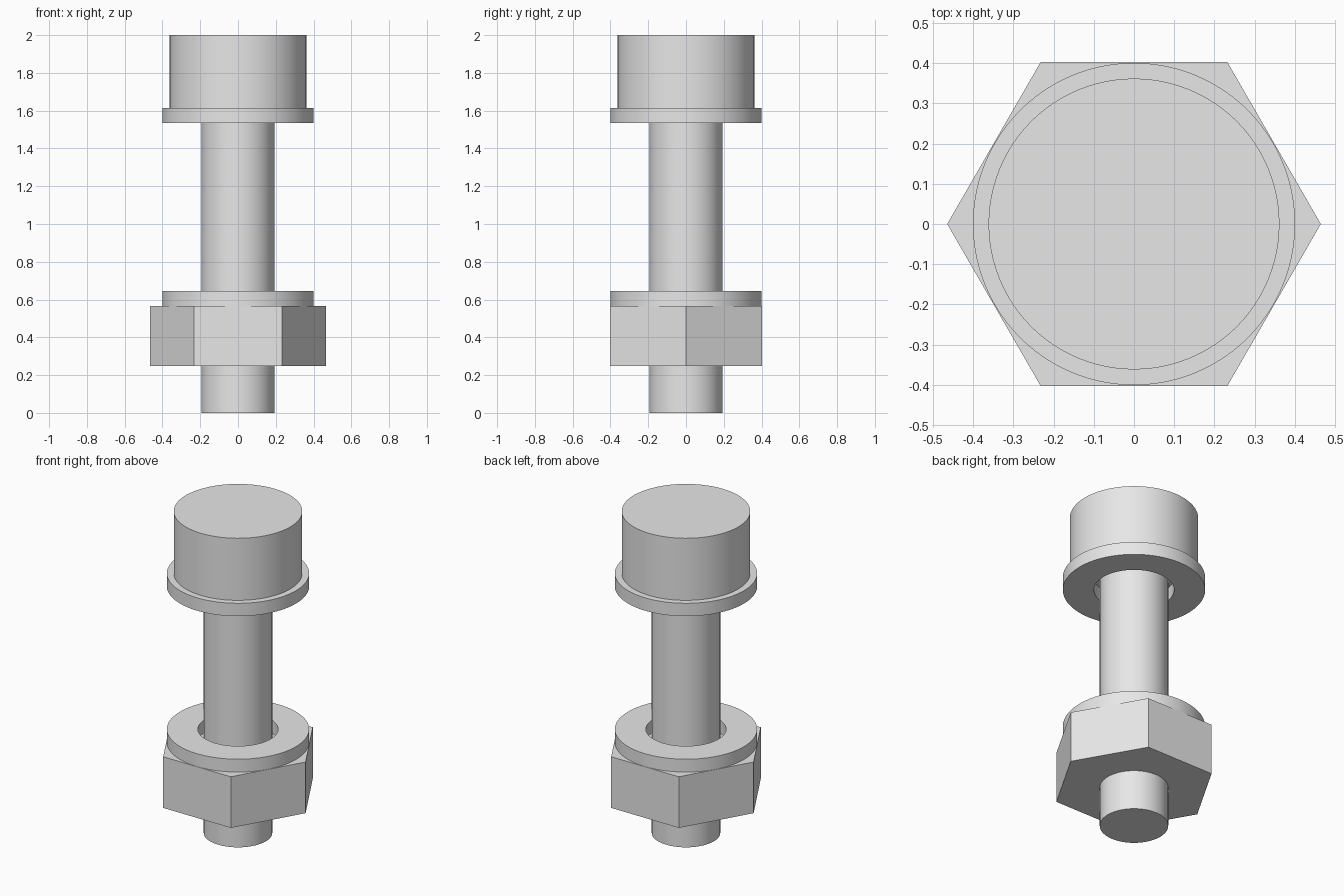
import bpy
import math

cube = bpy.data.objects.get("Cube")
if cube:
    bpy.data.objects.remove(cube, do_unlink=True)

STEEL = (0.8, 0.8, 0.8, 1.0)
steel = bpy.data.materials.new("grey_steel")
steel.use_nodes = True
steel.diffuse_color = STEEL
steel.node_tree.nodes["Principled BSDF"].inputs["Base Color"].default_value = STEEL


def finish(obj, name):
    obj.name = name
    obj.data.materials.append(steel)
    bpy.ops.object.shade_smooth_by_angle(angle=math.radians(30))
    return obj


def solid_prism(name, radius, low, high, sides=96, turn=0.0):
    """Closed upright prism between two heights."""
    bpy.ops.mesh.primitive_cylinder_add(
        vertices=sides, radius=radius, depth=high - low,
        location=(0, 0, (low + high) / 2), rotation=(0, 0, turn))
    return finish(bpy.context.object, name)


def ring(name, outer, inner, low, high, sides=96):
    """Flat washer: a rectangular section swept around the axis."""
    section = [(outer, low), (outer, high), (inner, high), (inner, low)]
    verts, faces = [], []
    for i in range(sides):
        a = math.tau * i / sides
        verts += [(r * math.cos(a), r * math.sin(a), z) for r, z in section]
        here, there = 4 * i, 4 * ((i + 1) % sides)
        for k in range(4):
            n = (k + 1) % 4
            faces.append((here + k, there + k, there + n, here + n))
    mesh = bpy.data.meshes.new(name)
    mesh.from_pydata(verts, [], faces)
    obj = bpy.data.objects.new(name, mesh)
    bpy.context.collection.objects.link(obj)
    bpy.ops.object.select_all(action='DESELECT')
    obj.select_set(True)
    bpy.context.view_layer.objects.active = obj
    return finish(obj, name)


# Heights shared by touching parts
NUT_BOTTOM, NUT_TOP = 0.247, 0.565
WASHER = 0.08
HEAD_BOTTOM = 1.614

# Bolt
solid_prism("bolt_shank", 0.193, 0.0, HEAD_BOTTOM + 0.01)
solid_prism("bolt_head", 0.362, HEAD_BOTTOM, 2.0)

# Washers, loose around the shank
ring("upper_washer", 0.401, 0.226, HEAD_BOTTOM - WASHER, HEAD_BOTTOM)
ring("lower_washer", 0.401, 0.226, NUT_TOP, NUT_TOP + WASHER)

# Six-sided nut with corners pointing left and right
solid_prism("hex_nut", 0.465, NUT_BOTTOM, NUT_TOP, sides=6, turn=math.radians(30))
